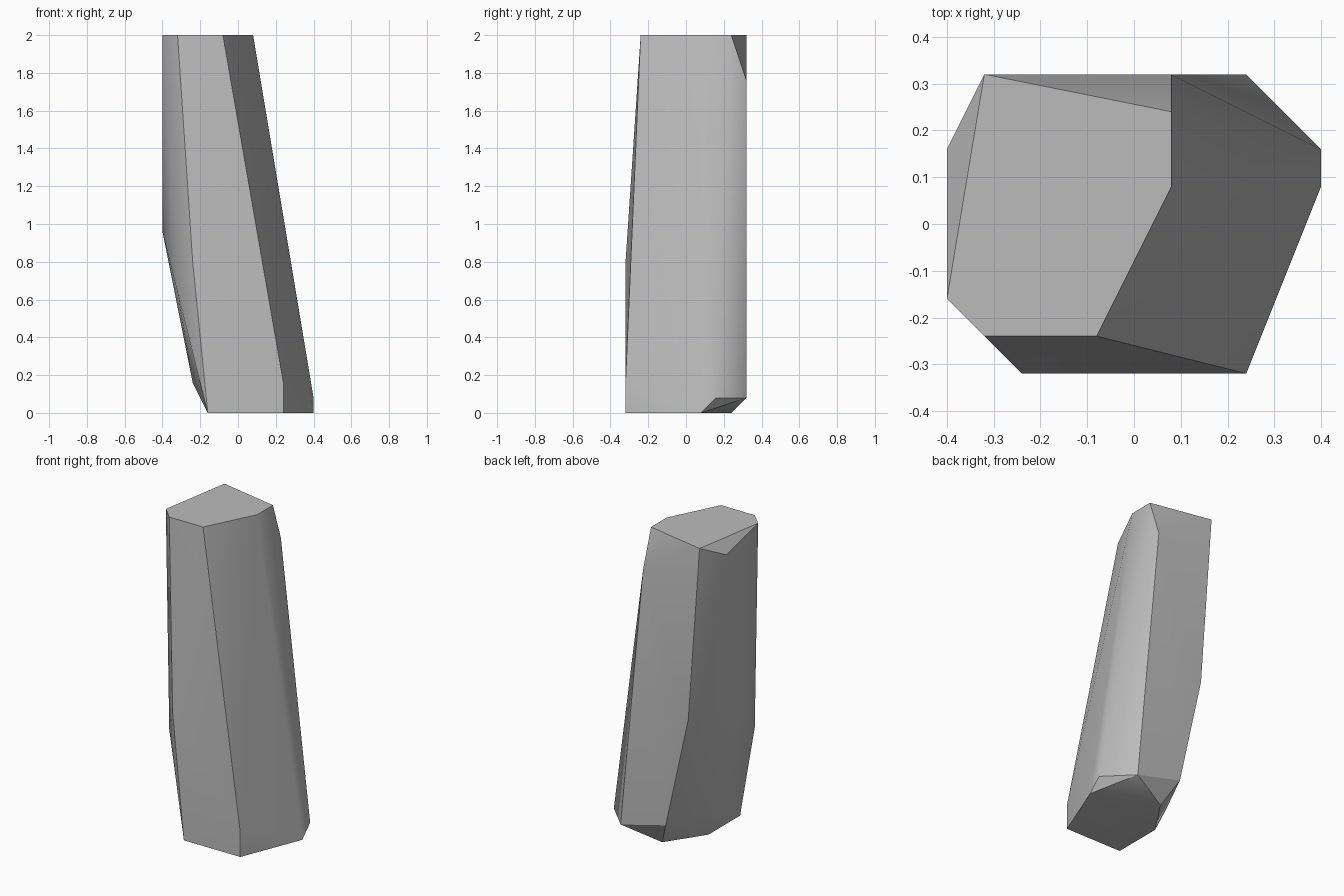
import bpy
import bmesh
from math import radians

cube = bpy.data.objects.get("Cube")
if cube:
    bpy.data.objects.remove(cube, do_unlink=True)

# One plain grey stone colour
stone = bpy.data.materials.new("stone grey")
stone.use_nodes = True
grey = (0.5, 0.5, 0.5, 1)
stone.diffuse_color = grey
stone.node_tree.nodes["Principled BSDF"].inputs["Base Color"].default_value = grey

# Corners of the leaning pillar
top = [(-.4, -.16, 2), (-.32, -.24, 2), (-.08, -.24, 2),
       (.08, .08, 2), (.08, .24, 2), (-.32, .32, 2)]
shoulders = [(.08, .32, 1.76), (-.4, .16, 1.92)]
flanks = [(-.4, 0, .96), (-.24, .32, .88), (-.24, -.32, .8), (-.32, -.24, .64)]
foot = [(.24, -.32, .16), (-.08, .32, .16), (-.24, 0, .16),
        (.4, .16, .08), (.24, .32, .08)]
base = [(-.16, -.32, 0), (.24, -.32, 0), (.4, .08, 0), (0, .24, 0), (-.16, 0, 0)]

# Wrap the corners in a convex faceted skin
bm = bmesh.new()
for corner in top + shoulders + flanks + foot + base:
    bm.verts.new(corner)
bmesh.ops.convex_hull(bm, input=bm.verts[:])
bmesh.ops.dissolve_limit(bm, angle_limit=radians(0.5), verts=bm.verts[:], edges=bm.edges[:])
bmesh.ops.recalc_face_normals(bm, faces=bm.faces[:])
mesh = bpy.data.meshes.new("stone_pillar")
bm.to_mesh(mesh)
bm.free()
mesh.materials.append(stone)

pillar = bpy.data.objects.new("stone_pillar", mesh)
bpy.context.collection.objects.link(pillar)

# Soft shading across shallow facets, crisp edges elsewhere
bpy.ops.object.select_all(action='DESELECT')
pillar.select_set(True)
bpy.context.view_layer.objects.active = pillar
bpy.ops.object.shade_smooth_by_angle(angle=radians(30))
